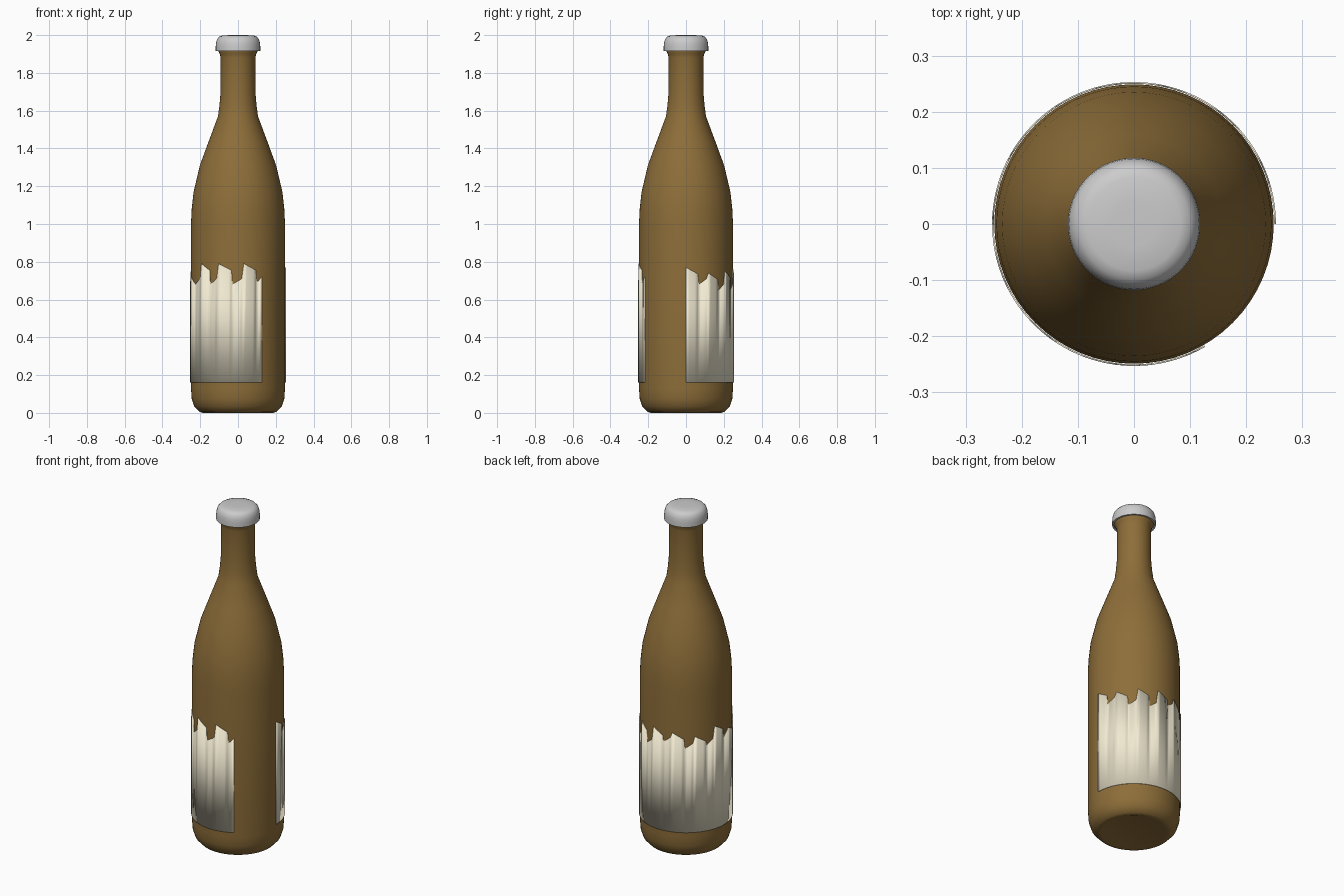
import bpy, math

if "Cube" in bpy.data.objects:
    bpy.data.objects.remove(bpy.data.objects["Cube"])

SIDES = 64


def paint(obj, name, color):
    mat = bpy.data.materials.new(name)
    mat.diffuse_color = (*color, 1)
    mat.use_nodes = True
    mat.node_tree.nodes["Principled BSDF"].inputs["Base Color"].default_value = mat.diffuse_color
    obj.data.materials.append(mat)


def make_object(name, verts, faces, angle):
    mesh = bpy.data.meshes.new(name)
    mesh.from_pydata(verts, [], faces)
    obj = bpy.data.objects.new(name, mesh)
    bpy.context.collection.objects.link(obj)
    bpy.ops.object.select_all(action='DESELECT')
    obj.select_set(True)
    bpy.context.view_layer.objects.active = obj
    if angle:
        bpy.ops.object.shade_smooth_by_angle(angle=math.radians(angle))
    else:
        bpy.ops.object.shade_smooth()
    return obj


def lathe(name, profile, angle=50, cap_start=False):
    """Spin (radius, z) points around z and close the last ring."""
    verts, faces = [], []
    for r, z in profile:
        for i in range(SIDES):
            a = math.tau * i / SIDES
            verts.append((r * math.cos(a), r * math.sin(a), z))
    for k in range(len(profile) - 1):
        for i in range(SIDES):
            j = (i + 1) % SIDES
            a, b = k * SIDES, (k + 1) * SIDES
            faces.append((a + i, a + j, b + j, b + i))
    last = (len(profile) - 1) * SIDES
    faces.append(tuple(last + i for i in range(SIDES)))
    if cap_start:
        faces.append(tuple(reversed(range(SIDES))))
    return make_object(name, verts, faces, angle)


# Glass bottle: rounded foot, straight body, sloping shoulder, slim neck
bottle = lathe("bottle", [
    (0.17, 0.005), (0.185, 0.0), (0.205, 0.006), (0.232, 0.035), (0.245, 0.075),
    (0.249, 0.13), (0.249, 1.0), (0.245, 1.08), (0.235, 1.17),
    (0.202, 1.31), (0.158, 1.43), (0.106, 1.57), (0.098, 1.63),
    (0.093, 1.69), (0.092, 1.88), (0.096, 1.90), (0.107, 1.922),
    (0.107, 1.95)], cap_start=True)
paint(bottle, "amber_glass", (0.27, 0.156, 0.041))

# Rounded cap with a short inner wall
lathe("cap", [
    (0.107, 1.95), (0.108, 1.916), (0.118, 1.916), (0.118, 1.94),
    (0.116, 1.96), (0.110, 1.98), (0.099, 1.992), (0.083, 1.998),
    (0.04, 2.0)])

# Torn label wrapping 300 degrees; each tooth is (peak angle, peak z, valley z)
teeth = [(0, 0.77, 0.68), (28, 0.74, 0.65), (55, 0.75, 0.65),
         (81, 0.76, 0.69), (108, 0.75, 0.66), (136, 0.73, 0.67),
         (163, 0.77, 0.68), (190, 0.72, 0.68), (220, 0.79, 0.68),
         (246, 0.79, 0.68), (277, 0.79, 0.69), (306, 0.76, 0.69)]
edge = []
for (a, peak, valley), (b, _, _) in zip(teeth, teeth[1:]):
    edge += [(a, peak), (a + (b - a) * 0.52, peak - 0.035),
             (a + (b - a) * 0.56, valley), (b - 2.5, valley + 0.03)]
edge[-1] = (300, edge[-1][1])

# Subdivide the torn edge so the paper follows the round bottle
tops = []
for (a, za), (b, zb) in zip(edge, edge[1:]):
    n = max(1, math.ceil((b - a) / 4))
    tops += [(a + (b - a) * i / n, za + (zb - za) * i / n) for i in range(n)]
tops.append(edge[-1])

verts, faces = [], []
for deg, z in tops:
    x, y = 0.253 * math.cos(math.radians(deg)), 0.253 * math.sin(math.radians(deg))
    verts += [(x, y, 0.16), (x, y, z)]
for i in range(len(tops) - 1):
    a = 2 * i
    faces.append((a, a + 2, a + 3, a + 1))
label = make_object("label", verts, faces, 0)
paint(label, "cream_paper", (0.88, 0.82, 0.64))

# Thin paper thickness, softly shaded around its edges
paper = label.modifiers.new("paper", 'SOLIDIFY')
paper.thickness = 0.003
paper.offset = -1
